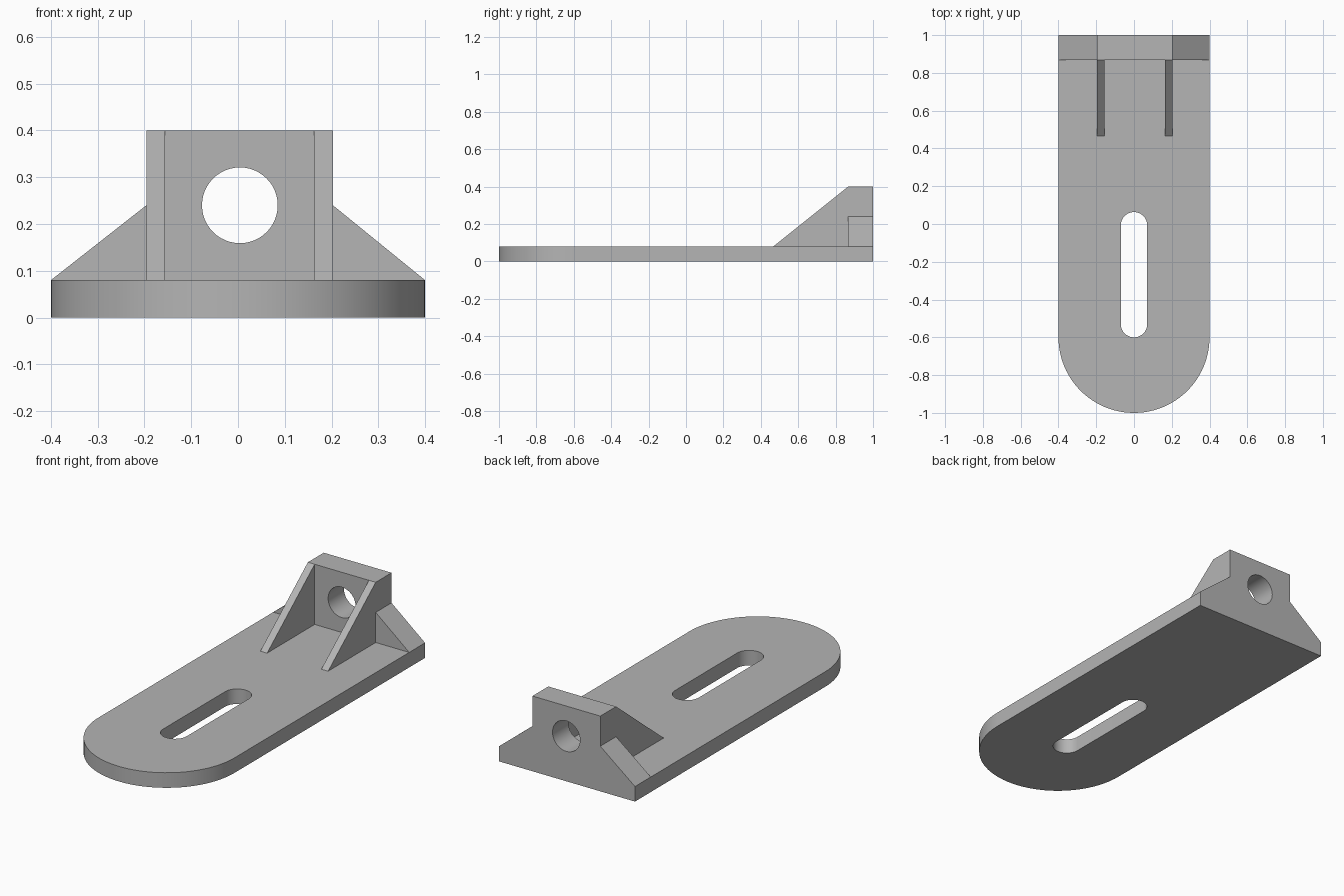
import bpy, bmesh, math
from mathutils import Matrix, Vector

if "Cube" in bpy.data.objects:
    bpy.data.objects.remove(bpy.data.objects["Cube"])

grey = bpy.data.materials.new("light_grey")
grey.diffuse_color = (0.46, 0.46, 0.46, 1)
grey.use_nodes = True
grey.node_tree.nodes["Principled BSDF"].inputs["Base Color"].default_value = grey.diffuse_color

T = 0.08                     # base plate thickness
Y_WALL, Y_BACK = 0.867, 1.0  # upright wall depth range
X0, X1 = -0.196, 0.203       # upright wall width range
TOP = 0.4


def arc(cx, cy, r, a0, a1, n):
    """Points on an arc, angles in degrees, both ends included."""
    return [(cx + r * math.cos(math.radians(a0 + (a1 - a0) * i / n)),
             cy + r * math.sin(math.radians(a0 + (a1 - a0) * i / n)))
            for i in range(n + 1)]


def prism(name, loops, depth, matrix):
    """Fill an outline (further loops are holes), extrude along local z, then place."""
    bm = bmesh.new()
    edges = []
    for loop in loops:
        vs = [bm.verts.new((x, y, 0)) for x, y in loop]
        edges += [bm.edges.new((vs[i - 1], vs[i])) for i in range(len(vs))]
    bmesh.ops.triangle_fill(bm, edges=edges, use_beauty=True, normal=(0, 0, 1))
    ext = bmesh.ops.extrude_face_region(bm, geom=bm.faces[:], use_keep_orig=True)
    moved = [g for g in ext["geom"] if isinstance(g, bmesh.types.BMVert)]
    bmesh.ops.translate(bm, verts=moved, vec=(0, 0, depth))
    bmesh.ops.transform(bm, matrix=matrix, verts=bm.verts)
    bmesh.ops.recalc_face_normals(bm, faces=bm.faces)
    me = bpy.data.meshes.new(name)
    bm.to_mesh(me)
    bm.free()
    me.materials.append(grey)
    ob = bpy.data.objects.new(name, me)
    bpy.context.collection.objects.link(ob)
    bpy.ops.object.select_all(action='DESELECT')
    ob.select_set(True)
    bpy.context.view_layer.objects.active = ob
    bpy.ops.object.shade_smooth_by_angle(angle=math.radians(30))
    return ob


def frame(u, v, origin):
    """Matrix mapping local x, y to u, v and local z to their cross product."""
    u, v = Vector(u), Vector(v)
    m = Matrix((u, v, u.cross(v))).transposed().to_4x4()
    m.translation = origin
    return m


# Base plate with a rounded front end and a long slot
outline = [(0.4, Y_BACK), (-0.4, Y_BACK)] + arc(0, -0.6, 0.4, 180, 360, 48)
slot = arc(0, -0.007, 0.07, 0, 180, 24) + arc(0, -0.53, 0.07, 180, 360, 24)
prism("base_plate", [outline, slot], T, Matrix.Identity(4))

# Upright wall with sloped shoulders and a round hole
wall = [(-0.4, T), (0.4, T), (X1, 0.24), (X1, TOP), (X0, TOP), (X0, 0.24)]
hole = arc(0.004, 0.24, 0.081, 0, 360, 48)[:-1]
prism("upright_wall", [wall, hole], Y_BACK - Y_WALL,
      frame((1, 0, 0), (0, 0, 1), (0, Y_BACK, 0)))

# Triangular ribs bracing the wall
rib = [(0.467, T), (Y_WALL, T), (Y_WALL, TOP)]
for side, x in (("left", X0), ("right", X1 - 0.04)):
    prism(side + "_rib", [rib], 0.04, frame((0, 1, 0), (0, 0, 1), (x, 0, 0)))
